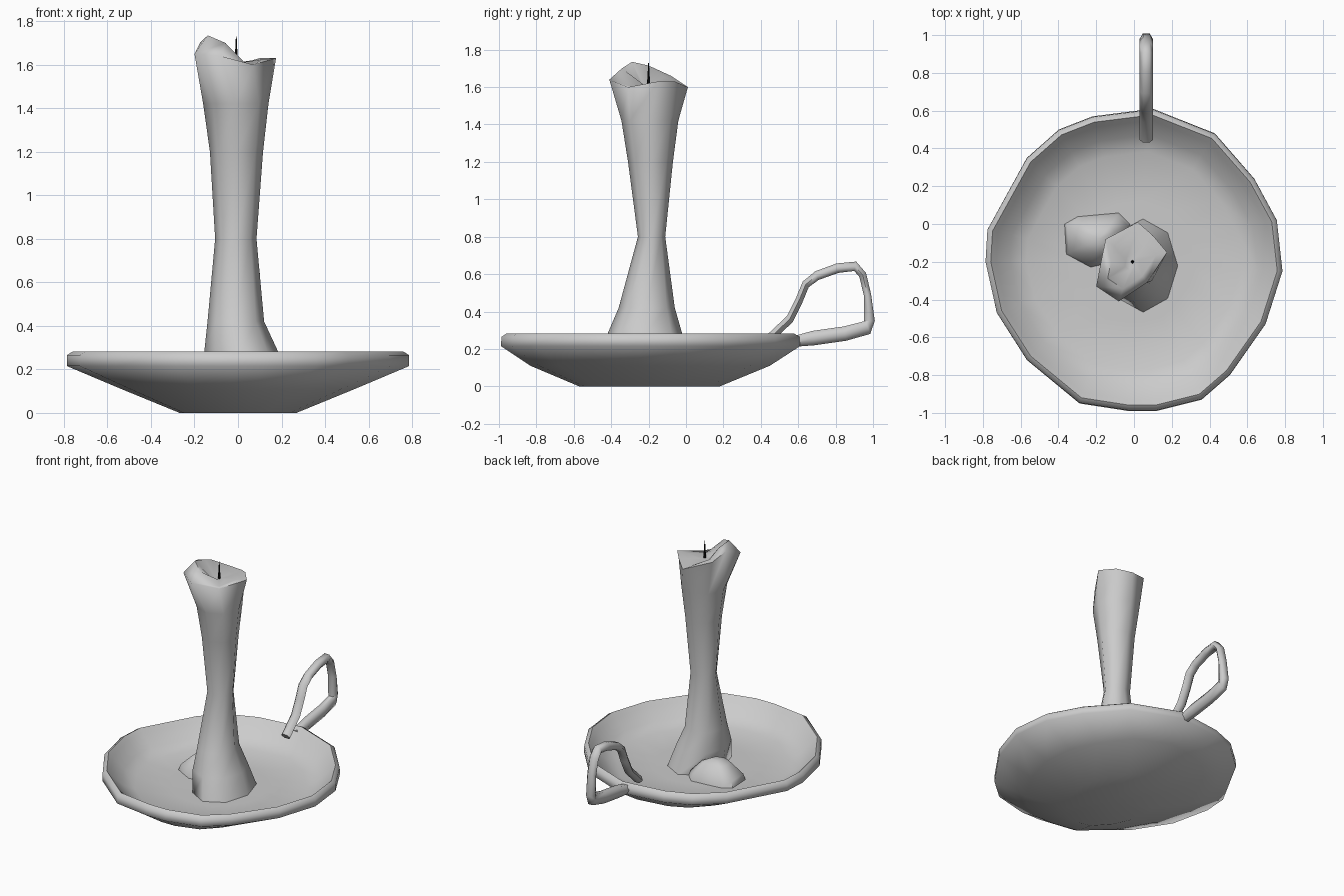
import bpy, bmesh, math
from mathutils import Vector

if "Cube" in bpy.data.objects:
    bpy.data.objects.remove(bpy.data.objects["Cube"])


def loft(name, rings, angle=50):
    """Skin a list of equal-length vertex rings and cap both ends."""
    bm = bmesh.new()
    vs = [[bm.verts.new(p) for p in ring] for ring in rings]
    n = len(vs[0])
    for a, b in zip(vs, vs[1:]):
        for i in range(n):
            j = (i + 1) % n
            bm.faces.new((a[i], a[j], b[j], b[i]))
    for ring in (vs[0], vs[-1]):
        c = bm.verts.new(sum((v.co for v in ring), Vector()) / n)
        for i in range(n):
            bm.faces.new((ring[i], ring[(i + 1) % n], c))
    bmesh.ops.recalc_face_normals(bm, faces=bm.faces)
    me = bpy.data.meshes.new(name)
    bm.to_mesh(me)
    bm.free()
    ob = bpy.data.objects.new(name, me)
    bpy.context.collection.objects.link(ob)
    bpy.ops.object.select_all(action='DESELECT')
    ob.select_set(True)
    bpy.context.view_layer.objects.active = ob
    bpy.ops.object.shade_smooth_by_angle(angle=math.radians(angle))
    return ob


def scaled(outline, cx, cy, sx, sy, z):
    return [(cx + (x - cx) * sx, cy + (y - cy) * sy, z) for x, y in outline]


# dish: hand-made round outline, scaled up through the section
dish = [(-.29, -.95), (-.03, -.99), (.12, -.99), (.36, -.93), (.51, -.8), (.7, -.53),
        (.79, -.25), (.76, .02), (.64, .24), (.43, .48), (.1, .61), (-.22, .57),
        (-.4, .5), (-.57, .35), (-.78, -.03), (-.79, -.2), (-.73, -.47), (-.57, -.72)]
section = [(.34, .47, 0), (.68, .8, .11), (.995, 1, .215), (.995, .995, .265),
           (.96, .96, .283), (.925, .925, .255), (.83, .83, .18), (.72, .72, .14),
           (.4, .4, .135)]
loft("dish", [scaled(dish, 0, -.2, *s) for s in section], 75)

# candle: eight-sided waisted shaft with an uneven melted lip
shaft = [(.125, .05, -.22, .185, .25), (.28, .015, -.22, .17, .2),
         (.42, -.01, -.21, .13, .15), (.8, -.01, -.184, .095, .073),
         (1.2, -.007, -.19, .122, .12), (1.42, -.01, -.193, .15, .152)]
rings = [[(cx + rx * math.cos(i * math.pi / 4), cy + ry * math.sin(i * math.pi / 4), z)
          for i in range(8)] for z, cx, cy, rx, ry in shaft]
lip = [(.175, -.15, 1.63), (.1, -.06, 1.63), (.02, .01, 1.6), (-.15, -.08, 1.66),
       (-.175, -.2, 1.70), (-.2, -.33, 1.65), (-.08, -.41, 1.64), (.07, -.31, 1.6)]
inner_z = (1.625, 1.62, 1.6, 1.655, 1.715, 1.735, 1.70, 1.595)
rings.append(lip)
rings.append([(-.01 + (x + .01) * .68, -.2 + (y + .2) * .68, z)
              for (x, y, _), z in zip(lip, inner_z)])
rings.append([(-.01 + (x + .01) * .2, -.2 + (y + .2) * .2, 1.61) for x, y, _ in lip])
loft("candle", rings, 85)

# wax lump beside the candle foot
lump = [(-.37, 0), (-.36, -.16), (-.23, -.23), (-.1, -.2), (-.02, 0), (-.08, .06), (-.3, .04)]
loft("wax_lump", [scaled(lump, -.18, -.08, s, s, z)
                  for s, z in ((1, .13), (.92, .175), (.5, .25), (.2, .27))], 60)

# handle: six-sided tube bent into a loop
path = [(.445, .255), (.555, .36), (.605, .46), (.64, .545), (.7, .592), (.81, .632),
        (.905, .642), (.945, .595), (.97, .49), (.98, .35), (.972, .315),
        (.85, .282), (.68, .258), (.55, .235)]
rings = []
for k, (y, z) in enumerate(path):
    a, b = path[max(k - 1, 0)], path[min(k + 1, len(path) - 1)]
    t = Vector((b[0] - a[0], b[1] - a[1])).normalized()
    r = .045 if k in (9, 10, 11, 12) else .03
    ring = []
    for i in range(6):
        u = i * math.pi / 3
        h = r * math.sin(u)
        ring.append((.065 + .035 * math.cos(u), y - t.y * h * .75, z + t.x * h))
    rings.append(ring)
loft("handle", rings, 75)

# wick
bpy.ops.mesh.primitive_cone_add(vertices=6, radius1=.01, radius2=.002, depth=.14,
                                location=(-.008, -.2, 1.66))
wick = bpy.context.object
wick.name = "wick"
black = bpy.data.materials.new("wick_black")
black.diffuse_color = (.005, .005, .005, 1)
black.use_nodes = True
black.node_tree.nodes["Principled BSDF"].inputs["Base Color"].default_value = black.diffuse_color
wick.data.materials.append(black)
